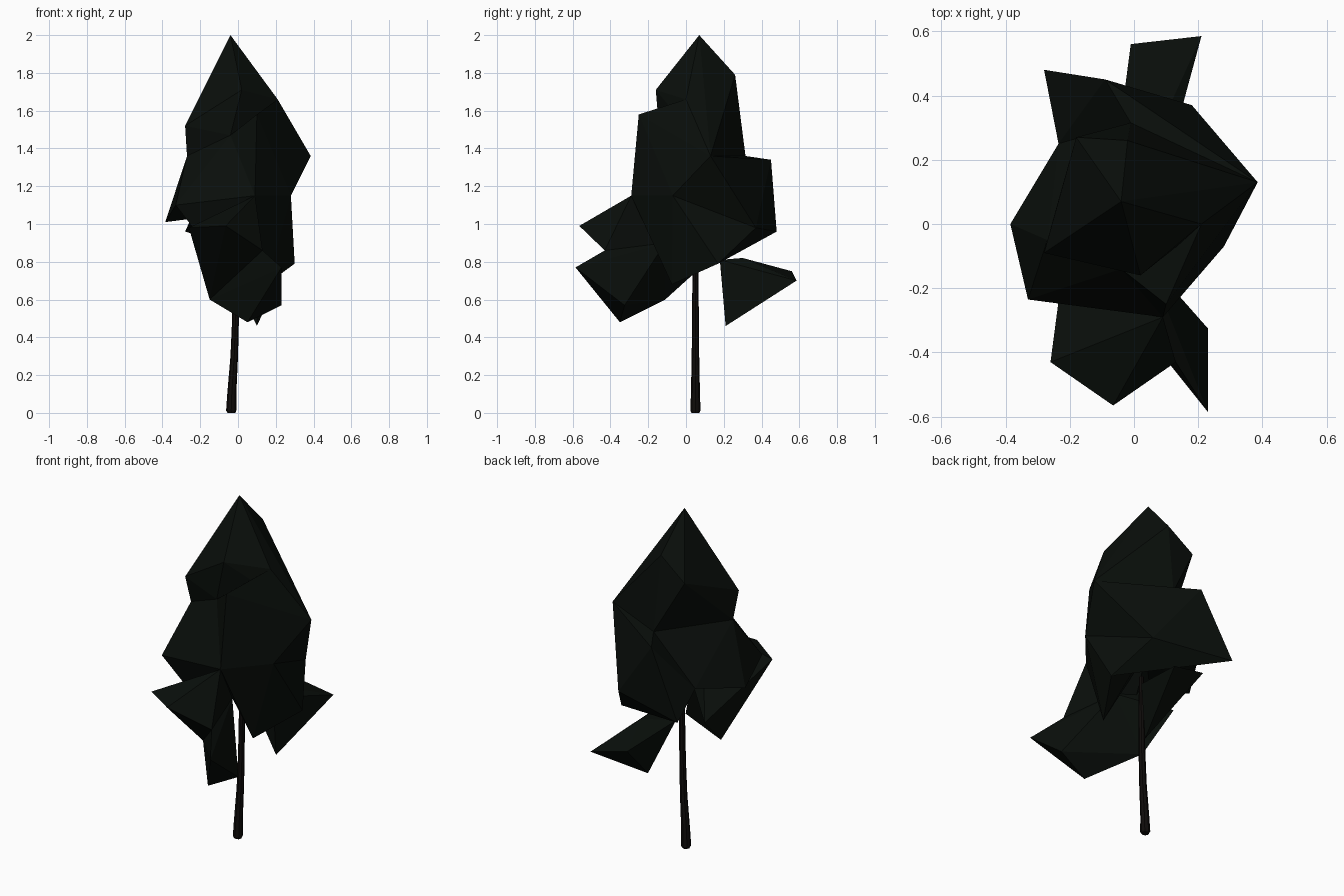
import bpy, bmesh
from mathutils import Vector

if "Cube" in bpy.data.objects:
    bpy.data.objects.remove(bpy.data.objects["Cube"])


def material(name, rgb):
    m = bpy.data.materials.new(name)
    m.diffuse_color = (*rgb, 1)
    m.use_nodes = True
    m.node_tree.nodes["Principled BSDF"].inputs["Base Color"].default_value = m.diffuse_color
    return m


leaf_mat = material("dark_foliage", (0.0028, 0.0045, 0.0032))
bark_mat = material("dark_bark", (0.0045, 0.0035, 0.0030))


def add_object(name, bm, mat):
    me = bpy.data.meshes.new(name)
    bm.to_mesh(me)
    bm.free()
    ob = bpy.data.objects.new(name, me)
    bpy.context.collection.objects.link(ob)
    me.materials.append(mat)
    return ob


def clump(name, points):
    """Faceted leaf clump: the convex hull of a few corner points."""
    bm = bmesh.new()
    for p in points:
        bm.verts.new(p)
    res = bmesh.ops.convex_hull(bm, input=bm.verts)
    junk = {g for g in res["geom_interior"] + res["geom_unused"]
            if isinstance(g, bmesh.types.BMVert)}
    bmesh.ops.delete(bm, geom=list(junk), context='VERTS')
    bmesh.ops.recalc_face_normals(bm, faces=bm.faces)
    return add_object(name, bm, leaf_mat)


# Corner points shared between neighbouring clumps
tip = (-0.04, 0.07, 2.0)
right_high, right_far = (0.21, 0.0, 1.66), (0.385, 0.13, 1.36)
right_mid, right_low = (0.28, -0.07, 1.15), (0.30, 0.17, 0.79)
back_high, back_left, back_dip = (-0.02, 0.26, 1.79), (-0.18, 0.27, 1.67), (-0.01, 0.315, 1.36)
back_side, back_low, back_tip = (-0.235, 0.25, 1.06), (0.18, 0.37, 0.98), (-0.28, 0.48, 0.96)
front_high, notch, front_mid = (0.02, -0.16, 1.71), (-0.04, -0.14, 1.47), (0.09, -0.29, 1.15)
left_high, left_dip = (-0.28, -0.09, 1.52), (-0.27, -0.05, 1.36)
left_far, left_front = (-0.385, 0, 1.01), (-0.33, -0.235, 1.10)
inner, low_front = (0, 0.1, 1.06), (0.04, -0.11, 0.90)
leaf_root, leaf_join = (-0.15, -0.11, 0.60), (0.13, -0.43, 0.86)

crown_parts = [
    clump("crown_top", [tip, right_high, right_far, back_high, back_left, back_dip,
                        front_high, notch, left_high, left_dip, inner]),
    clump("crown_front", [(0.10, -0.25, 1.58), right_high, right_far, right_mid,
                          front_mid, notch, inner]),
    clump("crown_left", [left_dip, notch, front_mid, left_front, left_far,
                         back_dip, back_side, inner]),
    clump("crown_low", [front_mid, right_mid, right_low, back_low, low_front,
                        (0.15, -0.075, 0.68), inner]),
    clump("crown_back_low", [right_low, back_low, back_tip, back_dip, inner]),
    clump("crown_back", [right_far, right_mid, (-0.09, 0.45, 1.34), back_dip, back_low,
                         back_tip, back_side, inner]),
    clump("left_lip", [left_front, front_mid, (-0.10, -0.15, 0.80), low_front, inner]),
    clump("front_branch", [front_mid, (-0.26, -0.43, 0.98), (-0.065, -0.565, 0.99),
                           leaf_join, low_front, leaf_root, (-0.19, 0.10, 0.79)]),
    clump("low_front_branch", [(0.23, -0.585, 0.77), (0.23, -0.325, 0.57),
                               (0.05, -0.35, 0.48), leaf_join, low_front, leaf_root]),
    clump("back_branch", [(0.21, 0.585, 0.70), (-0.01, 0.56, 0.75), (0.10, 0.21, 0.46),
                          (-0.06, 0.18, 0.80), (0.10, 0.18, 0.81), (0.08, 0.30, 0.82)]),
]

# Merge the clumps into one shell
crown = crown_parts[0]
for part in crown_parts[1:]:
    before = crown.data.copy()
    mod = crown.modifiers.new("merge", 'BOOLEAN')
    mod.operation, mod.solver, mod.object = 'UNION', 'EXACT', part
    bpy.context.view_layer.objects.active = crown
    bpy.ops.object.modifier_apply(modifier=mod.name)
    if len(crown.data.polygons) < len(before.polygons) * 0.7:
        crown.data = before          # keep the clump separate instead
    else:
        bpy.data.objects.remove(part)
crown.name = "crown"

# Trunk: eight-sided rings along a gentle curve
path = [(-0.035, 0.05, 0.0, 0.021), (-0.036, 0.05, 0.012, 0.027), (-0.033, 0.05, 0.10, 0.024),
        (-0.020, 0.05, 0.30, 0.020), (-0.013, 0.05, 0.50, 0.018), (-0.010, 0.05, 0.75, 0.016),
        (-0.010, 0.05, 0.95, 0.013)]
bm = bmesh.new()
prev = None
for x, y, z, r in path:
    ring = bmesh.ops.create_circle(bm, segments=8, radius=r)["verts"]
    bmesh.ops.translate(bm, verts=ring, vec=Vector((x, y, z)))
    if prev:
        for i in range(8):
            j = (i + 1) % 8
            bm.faces.new((prev[i], prev[j], ring[j], ring[i]))
    else:
        bm.faces.new(ring)
    prev = ring
bm.faces.new(prev)
bmesh.ops.recalc_face_normals(bm, faces=bm.faces)
add_object("trunk", bm, bark_mat)
